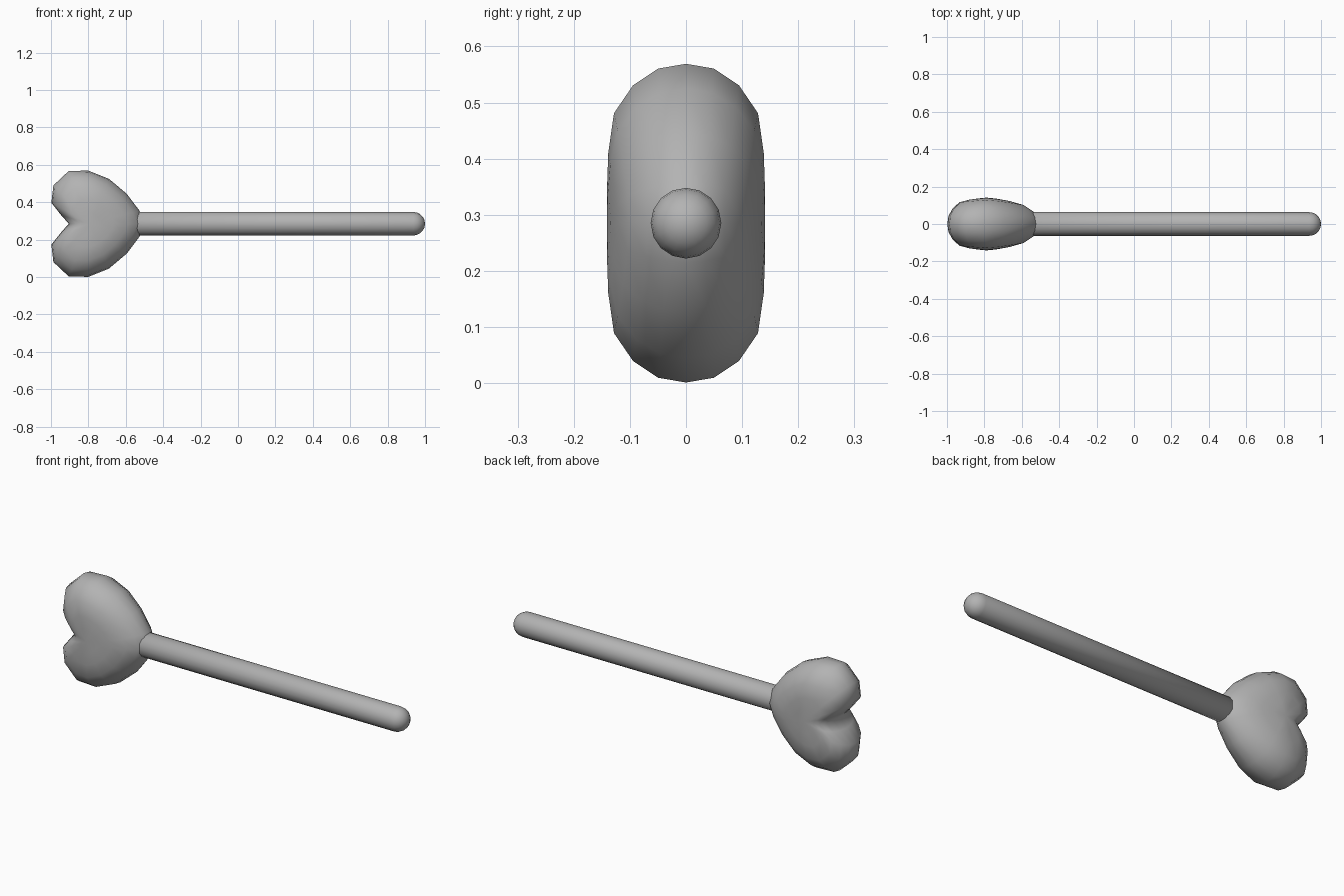
import bpy, bmesh, math

if "Cube" in bpy.data.objects:
    bpy.data.objects.remove(bpy.data.objects["Cube"], do_unlink=True)

MID_Z = 0.285

grey = bpy.data.materials.new("plain grey")
grey.use_nodes = True
grey.diffuse_color = (0.45, 0.45, 0.45, 1)
grey.node_tree.nodes["Principled BSDF"].inputs["Base Color"].default_value = (0.45, 0.45, 0.45, 1)


def finish(name, bm):
    """Turn a bmesh into a smooth grey object."""
    bmesh.ops.recalc_face_normals(bm, faces=bm.faces)
    for face in bm.faces:
        face.smooth = True
    mesh = bpy.data.meshes.new(name)
    bm.to_mesh(mesh)
    bm.free()
    mesh.materials.append(grey)
    obj = bpy.data.objects.new(name, mesh)
    bpy.context.collection.objects.link(obj)
    return obj


def skin(bm, start, rings, end):
    """Join closed rings into a surface with a point at each end."""
    count = len(rings[0])
    for i in range(count):
        j = (i + 1) % count
        bm.faces.new((start, rings[0][i], rings[0][j]))
        bm.faces.new((end, rings[-1][j], rings[-1][i]))
        for a, b in zip(rings, rings[1:]):
            bm.faces.new((a[i], b[i], b[j], a[j]))


# Heart-shaped head: outline scaled towards its middle as the sides bulge
CENTRE_X = -0.79
half = [(-0.905, 0), (-0.945, 0.045), (-0.998, 0.112), (-0.987, 0.205),
        (-0.905, 0.282), (-0.80, 0.284), (-0.69, 0.24), (-0.595, 0.16),
        (-0.527, 0.07), (-0.50, 0)]
outline = half + [(x, -z) for x, z in half[-2:0:-1]]
bulge = [(0.22, 0.141), (0.44, 0.139), (0.69, 0.129), (0.865, 0.095), (0.97, 0.05)]
layers = [(s, -y) for s, y in bulge] + [(1, 0)] + [(s, y) for s, y in reversed(bulge)]


def thinning(x):
    """Head gets thinner towards the tip and a little towards the lobes."""
    d = x - CENTRE_X
    return 1 - 0.35 * (d / 0.29) ** 1.3 if d > 0 else 1 + 0.15 * d / 0.21


bm = bmesh.new()
rings = []
for scale, y in layers:
    ring = []
    for px, pz in outline:
        x = CENTRE_X + scale * (px - CENTRE_X)
        ring.append(bm.verts.new((x, y * thinning(x), MID_Z + scale * pz)))
    rings.append(ring)
front = bm.verts.new((CENTRE_X, -0.141, MID_Z))
back = bm.verts.new((CENTRE_X, 0.141, MID_Z))
skin(bm, front, rings, back)
finish("heart_head", bm)

# Round rod with a domed end
RADIUS, SIDES, STEPS = 0.063, 16, 5
profile = [(-0.62, RADIUS)]
for k in range(STEPS):
    a = k / STEPS * math.pi / 2
    profile.append((1 - RADIUS + RADIUS * math.sin(a), RADIUS * math.cos(a)))
bm = bmesh.new()
rings = [[bm.verts.new((x, r * math.cos(math.tau * i / SIDES),
                        MID_Z + r * math.sin(math.tau * i / SIDES)))
          for i in range(SIDES)] for x, r in profile]
skin(bm, bm.verts.new((-0.65, 0, MID_Z)), rings, bm.verts.new((1, 0, MID_Z)))
finish("rod", bm)
